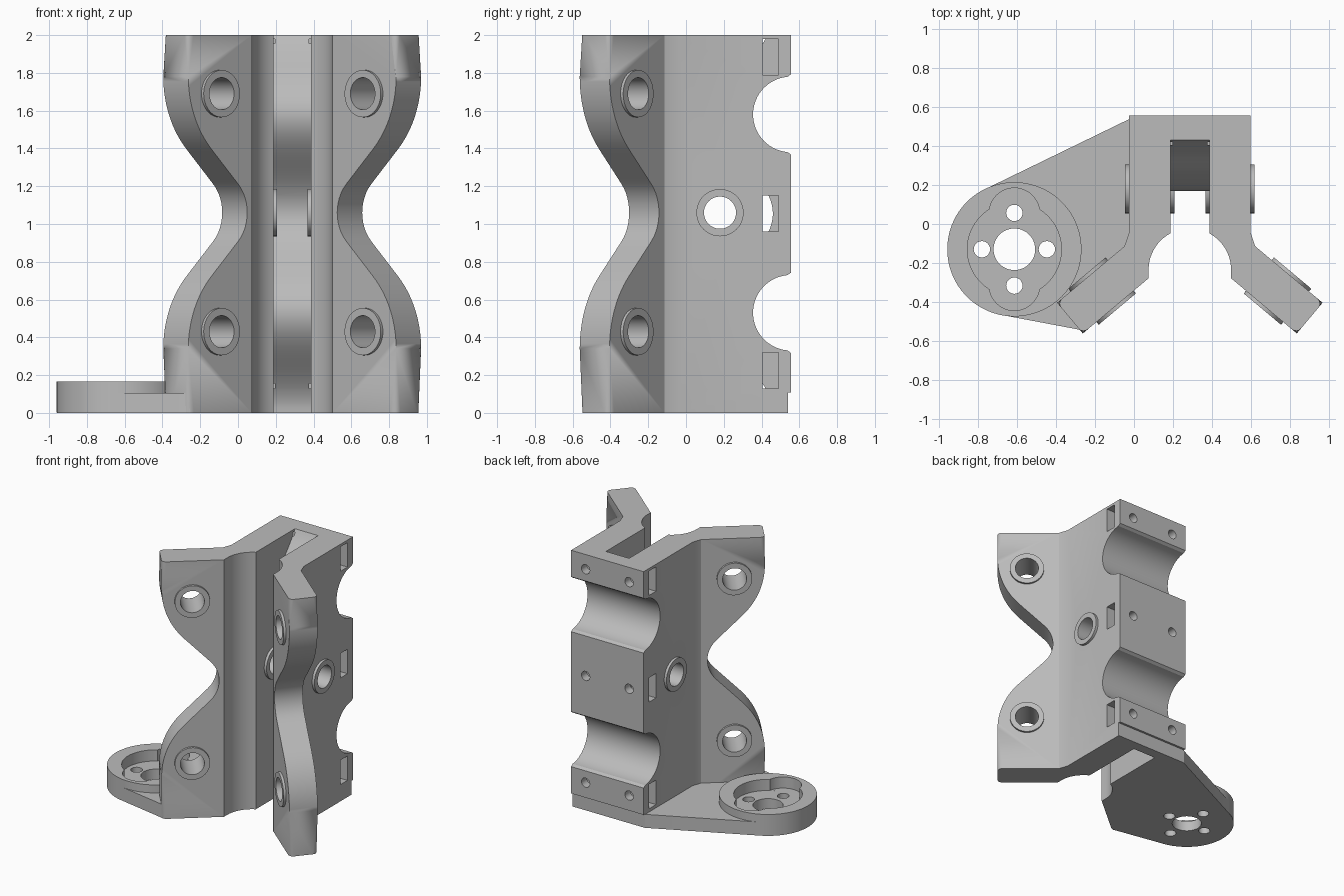
import bpy, bmesh
from math import sin, cos, pi, sqrt, radians
from mathutils import Vector

cube = bpy.data.objects.get("Cube")
if cube:
    bpy.data.objects.remove(cube, do_unlink=True)

grey = bpy.data.materials.new("plain grey")
grey.use_nodes = True
grey.diffuse_color = (0.5, 0.5, 0.5, 1)
grey.node_tree.nodes["Principled BSDF"].inputs["Base Color"].default_value = (0.5, 0.5, 0.5, 1)

X, Y, Z = Vector((1, 0, 0)), Vector((0, 1, 0)), Vector((0, 0, 1))
MID = 0.287          # symmetry plane of the bracket
WAIST = 1.06         # height of the narrow waist
CENTRE = Vector((MID, 0, 0))


def prism(name, pts, lo, hi, u=X, v=Y, w=Z, origin=CENTRE, bevel=0):
    """Extrude a profile lying in (u, v) along w, optionally rounding both rims."""
    bm = bmesh.new()
    ends = [[bm.verts.new(origin + u * a + v * b + w * h) for a, b in pts] for h in (lo, hi)]
    caps = [bm.faces.new(ring) for ring in ends]
    for i in range(len(pts)):
        j = (i + 1) % len(pts)
        bm.faces.new((ends[0][i], ends[0][j], ends[1][j], ends[1][i]))
    if bevel:
        rims = [e for f in caps for e in f.edges]
        bmesh.ops.bevel(bm, geom=rims, offset=bevel, segments=4, profile=0.5,
                        affect='EDGES', clamp_overlap=False)
    bmesh.ops.recalc_face_normals(bm, faces=bm.faces)
    mesh = bpy.data.meshes.new(name)
    bm.to_mesh(mesh)
    bm.free()
    mesh.materials.append(grey)
    obj = bpy.data.objects.new(name, mesh)
    bpy.context.collection.objects.link(obj)
    return obj


def arc(r, start=0, end=360, n=48, a=0, b=0):
    full = end - start == 360
    count = n if full else n + 1
    angles = [radians(start + (end - start) * i / n) for i in range(count)]
    return [(a + r * cos(t), b + r * sin(t)) for t in angles]


def box(a0, a1, b0, b1):
    return [(a0, b0), (a1, b0), (a1, b1), (a0, b1)]


def combine(target, tool, operation):
    """Apply a boolean and discard the tool."""
    mod = target.modifiers.new("combine", 'BOOLEAN')
    mod.operation, mod.solver, mod.object = operation, 'EXACT', tool
    bpy.context.view_layer.update()
    graph = bpy.context.evaluated_depsgraph_get()
    mesh = bpy.data.meshes.new_from_object(target.evaluated_get(graph))
    target.modifiers.clear()
    target.data = mesh
    bpy.data.objects.remove(tool, do_unlink=True)


def add(target, *args, **kw):
    combine(target, prism("tool", *args, **kw), 'UNION')


def cut(target, *args, **kw):
    combine(target, prism("tool", *args, **kw), 'DIFFERENCE')


def reach(dz):
    """Arm length at a distance from the waist: wide arc, slope, tight arc."""
    dz = abs(dz)
    if dz > 0.338:
        return 0.243 + sqrt(0.54 ** 2 - (0.72 - dz) ** 2)
    if dz > 0.152:
        return 0.287 + dz
    return 0.591 - sqrt(0.215 ** 2 - dz ** 2)


# Central block with its short chamfers towards the arms
half = [(0.3125, 0.6), (0.3125, -0.045), (0.34, -0.125), (0.213, -0.28)]
bracket = prism("bracket_body", half + [(-a, b) for a, b in reversed(half)], -0.12, 2.12)

# Two splayed arms with a pinched waist and rounded rims
rim = [(reach(d), WAIST + d) for d in (0.72 * i / 28 for i in range(-28, 29))]
arm_profile = [(0.23, -0.1), (0.783, -0.1)] + rim + [(0.783, 2.1), (0.23, 2.1)]
ARM_IN, ARM_OUT = -0.0775, 0.1285
tilt = radians(40)
arm_axes = [(Vector((s * cos(tilt), -sin(tilt), 0)), Vector((s * sin(tilt), cos(tilt), 0)))
            for s in (1, -1)]
for along, across in arm_axes:
    add(bracket, arm_profile, ARM_IN, ARM_OUT, u=along, v=Z, w=across, bevel=0.045)

# Trim to height and to the flat back, with a slight step at the foot
combine(bracket, prism("tool", box(-1, 1, -1, 0.557), 0, 2), 'INTERSECT')
cut(bracket, box(-1, 1, 0.54, 1), -0.1, 0.108)

# Rounded front opening
cut(bracket, arc(0.212, 0, 180, 32, 0, -0.235) + [(-0.212, -1), (0.212, -1)], -0.1, 2.1)

# Narrow channel whose back wall swells around the two grooves
wave = []
for i in range(89):
    z = -0.1 + 2.2 * i / 88
    wave.append((0.315 - 0.145 * cos(2 * pi * (z - 0.53) / 1.05), z))
cut(bracket, [(-0.3, -0.1)] + wave + [(-0.3, 2.1)], -0.1, 0.1, u=Y, v=Z, w=X)

# Half round grooves across the back
for z in (0.53, 1.58):
    cut(bracket, arc(0.2, n=64, a=0.555, b=z), -1, 1, u=Y, v=Z, w=X)
    lip = [(0.537, z - 0.199), (0.537, z + 0.199), (0.57, z + 0.223), (0.57, z - 0.223)]
    cut(bracket, lip, -1, 1, u=Y, v=Z, w=X)

# Raised rings and holes: axle through the side walls
for side in (1, -1):
    add(bracket, arc(0.125, a=0.18, b=WAIST), 0.08, 0.3325, u=Y, v=Z, w=X * side, bevel=0.016)
cut(bracket, arc(0.085, a=0.18, b=WAIST), -1, 1, u=Y, v=Z, w=X)

# Raised rings and holes through the arms
for along, across in arm_axes:
    for z in (WAIST - 0.63, WAIST + 0.63):
        axes = dict(u=along, v=Z, w=across)
        add(bracket, arc(0.125, a=0.567, b=z), ARM_IN - 0.018, ARM_OUT + 0.018, bevel=0.016, **axes)
        cut(bracket, arc(0.085, a=0.567, b=z), ARM_IN - 0.1, ARM_OUT + 0.1, **axes)

# Nut pockets in the sides and screw holes in the back
for z in (0.225, 1.055, 1.885):
    for side in (1, -1):
        cut(bracket, box(0.405, 0.49, z - 0.095, z + 0.095), 0.09, 0.5, u=Y, v=Z, w=X * side)
        cut(bracket, arc(0.036, n=24, a=0.187 * side, b=z), 0.35, 0.7, u=X, v=Z, w=Y)

# Base plate tapering from a round seat to the bracket
seat = Vector((-0.615, -0.13, 0))
outline = arc(0.344, 116, 259, 40) + [(0.36, -0.418), (0.615, -0.17), (0.63, 0.1), (0.592, 0.67)]
base = prism("base_plate", outline, 0, 0.105, origin=seat)
add(base, arc(0.345, n=96), 0.001, 0.167, origin=seat)

# Lobed recess, centre bore and four screw holes
cut(base, arc(0.242, n=64), 0.08, 0.3, origin=seat)
for side in (1, -1):
    cut(base, arc(0.13, b=0.185 * side), 0.0801, 0.31, origin=seat)
    cut(base, arc(0.042, n=24, b=0.187 * side), -0.1, 0.3, origin=seat)
    cut(base, arc(0.042, n=24, a=0.167 * side), -0.1, 0.3, origin=seat)
cut(base, arc(0.107), -0.1, 0.3, origin=seat)

# Smooth the curved walls, keep the machined edges crisp
bpy.ops.object.select_all(action='DESELECT')
for obj in (bracket, base):
    obj.select_set(True)
bpy.context.view_layer.objects.active = bracket
bpy.ops.object.shade_smooth_by_angle(angle=radians(28))
